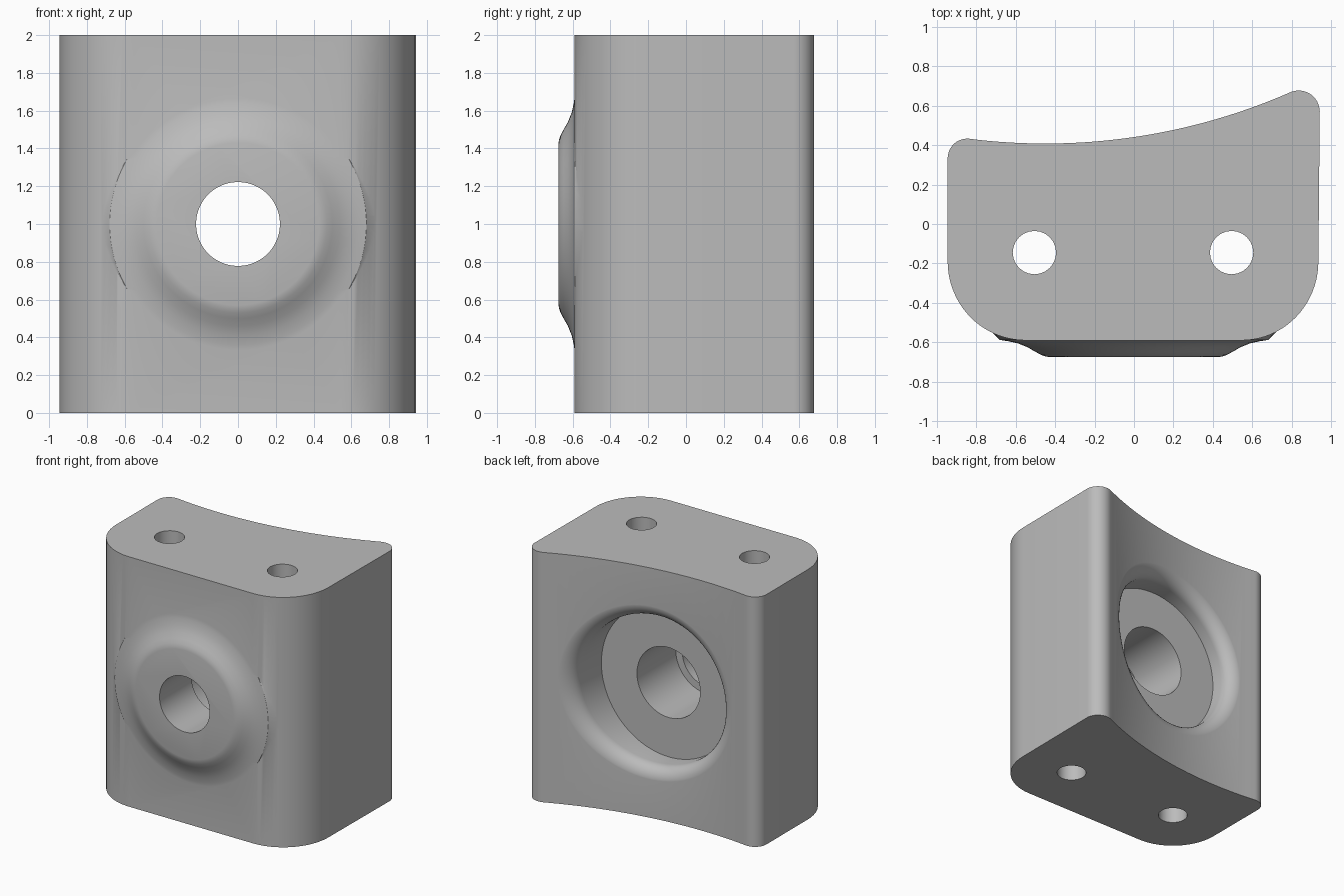
import bpy, bmesh
from math import sin, cos, pi, radians, sqrt

cube = bpy.data.objects.get("Cube")
if cube:
    bpy.data.objects.remove(cube, do_unlink=True)

grey = bpy.data.materials.new("plain_grey")
grey.use_nodes = True
colour = (0.5, 0.5, 0.5, 1)
grey.diffuse_color = colour
grey.node_tree.nodes["Principled BSDF"].inputs["Base Color"].default_value = colour


def loft(name, rings):
    """Join rings of equal length into a closed solid with flat end caps."""
    bm = bmesh.new()
    rows = [[bm.verts.new(p) for p in ring] for ring in rings]
    count = len(rows[0])
    for a, b in zip(rows, rows[1:]):
        for i in range(count):
            j = (i + 1) % count
            bm.faces.new((a[i], a[j], b[j], b[i]))
    bm.faces.new(rows[0])
    bm.faces.new(rows[-1])
    bmesh.ops.recalc_face_normals(bm, faces=bm.faces)
    mesh = bpy.data.meshes.new(name)
    bm.to_mesh(mesh)
    bm.free()
    mesh.materials.append(grey)
    obj = bpy.data.objects.new(name, mesh)
    bpy.context.collection.objects.link(obj)
    return obj


def arc(cx, cy, rx, ry, start, end, steps):
    angles = [radians(start + (end - start) * i / steps) for i in range(steps + 1)]
    return [(cx + rx * cos(a), cy + ry * sin(a)) for a in angles]


def ring_y(radius, depth, sides=96):
    """Ring about the bore axis; depth is a number or a function of x."""
    pts = []
    for i in range(sides):
        a = 2 * pi * i / sides
        x = radius * cos(a)
        pts.append((x, depth(x) if callable(depth) else depth, 1 + radius * sin(a)))
    return pts


def back(x):
    return 3.508 - sqrt(3.1 ** 2 - (x + 0.45) ** 2)


def combine(target, tool, operation):
    mod = target.modifiers.new(operation, 'BOOLEAN')
    mod.operation, mod.object, mod.solver = operation, tool, 'EXACT'
    bpy.context.view_layer.objects.active = target
    bpy.ops.object.modifier_apply(modifier=mod.name)
    bpy.data.objects.remove(tool, do_unlink=True)


# Block outline: round front corners, hollow back, raised right lobe
outline = arc(-0.55, -0.19, 0.395, 0.4, 180, 270, 20)
outline += arc(0.545, -0.19, 0.39, 0.4, 270, 360, 20)
outline += arc(0.835, 0.57, 0.107, 0.107, 0, 112, 12)
outline += [(x, back(x)) for x in [0.76 - 0.0495 * i for i in range(32)]]
outline += arc(-0.845, 0.333, 0.1, 0.1, 83, 180, 10)
block = loft("mounting_block", [[(x, y, z) for x, y in outline] for z in (0, 2)])

# Flared boss on the front
flare = [(0.6, -0.45), (0.73, -0.54), (0.68, -0.588), (0.64, -0.594), (0.59, -0.605),
         (0.54, -0.625), (0.5, -0.648), (0.47, -0.664), (0.45, -0.671), (0.43, -0.675)]
combine(block, loft("boss", [ring_y(r, y) for r, y in flare]), 'UNION')

# Rounded recess in the back, its lip following the hollow surface
rings = [ring_y(0.595, 0.22)]
for i in range(9):
    t = pi / 2 * i / 8
    drop = 0.1 * (1 - sin(t))
    rings.append(ring_y(0.595 + 0.11 * (1 - cos(t)), lambda x, d=drop: back(x) - d + 0.001))
rings.append(ring_y(0.705, 1.0))
combine(block, loft("recess_cutter", rings), 'DIFFERENCE')

# Stepped bore: narrow at the front, wide behind
bore = [(0.222, -0.9), (0.222, -0.27), (0.28, -0.27), (0.28, 0.4)]
combine(block, loft("bore_cutter", [ring_y(r, y) for r, y in bore]), 'DIFFERENCE')

# Two vertical bolt holes
for x in (-0.505, 0.495):
    circle = arc(x, -0.145, 0.11, 0.11, 0, 345, 23)
    hole = loft("hole_cutter", [[(px, py, z) for px, py in circle] for z in (-0.2, 2.2)])
    combine(block, hole, 'DIFFERENCE')

# Smooth shading with sharp edges kept
bpy.ops.object.select_all(action='DESELECT')
block.select_set(True)
bpy.context.view_layer.objects.active = block
bpy.ops.object.shade_smooth_by_angle(angle=radians(30))
